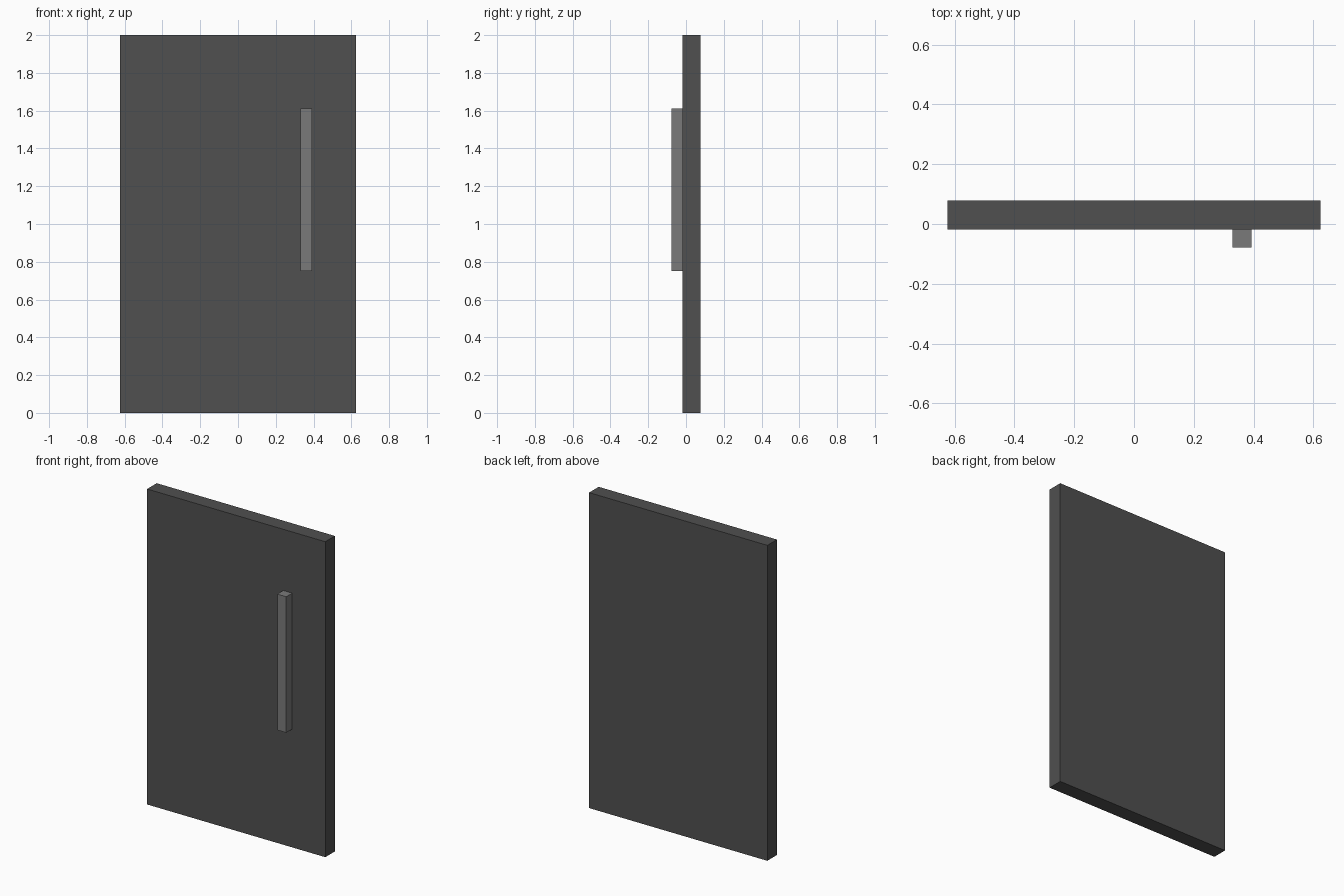
import bpy

if "Cube" in bpy.data.objects:
    bpy.data.objects.remove(bpy.data.objects["Cube"])


def material(name, value):
    mat = bpy.data.materials.new(name)
    mat.diffuse_color = (value, value, value, 1.0)
    mat.use_nodes = True
    mat.node_tree.nodes["Principled BSDF"].inputs["Base Color"].default_value = mat.diffuse_color
    return mat


def box(name, low, high, mat):
    """Flat-shaded box spanning two opposite corners."""
    centre = [(a + b) / 2 for a, b in zip(low, high)]
    bpy.ops.mesh.primitive_cube_add(size=1, location=centre)
    obj = bpy.context.object
    obj.name = name
    obj.scale = [b - a for a, b in zip(low, high)]
    bpy.ops.object.transform_apply(location=False, rotation=False, scale=True)
    obj.data.materials.append(mat)
    return obj


dark_grey = material("dark grey", 0.08)
mid_grey = material("mid grey", 0.195)

# Door slab
box("door_panel", (-0.625, -0.018, 0.0), (0.625, 0.078, 2.0), dark_grey)

# Vertical pull bar on the front face
box("door_handle", (0.33, -0.078, 0.75), (0.393, -0.018, 1.612), mid_grey)
